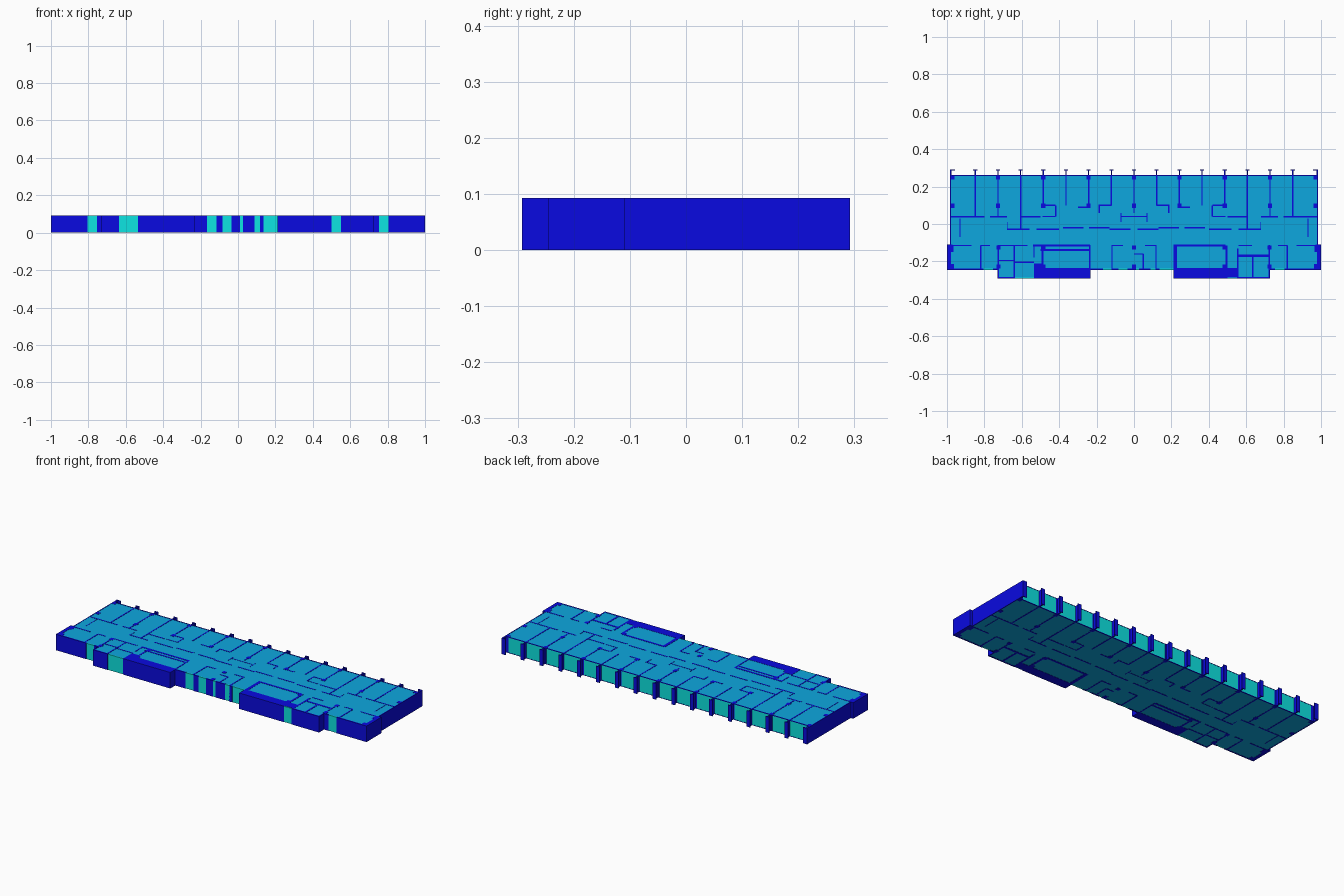
import bpy, bmesh

H = 0.093          # storey height
E = 0.001          # room volumes sit a hair inside the wall height


def material(name, rgb):
    m = bpy.data.materials.new(name)
    m.diffuse_color = (*rgb, 1)
    return m


WALL = material("wall_blue", (0.003, 0.003, 0.75))
ROOM = material("room_cyan", (0.004, 0.39, 0.74))
GLASS = material("glass_cyan", (0.004, 0.78, 0.76))


def blocks(name, rects, mat, z0=0.0, z1=H):
    """One object made of upright boxes given as (x0, x1, y0, y1)."""
    bm = bmesh.new()
    for x0, x1, y0, y1 in rects:
        v = bmesh.ops.create_cube(bm, size=1)["verts"]
        bmesh.ops.scale(bm, vec=(x1 - x0, y1 - y0, z1 - z0), verts=v)
        bmesh.ops.translate(bm, vec=((x0 + x1) / 2, (y0 + y1) / 2, (z0 + z1) / 2), verts=v)
    me = bpy.data.meshes.new(name)
    bm.to_mesh(me)
    bm.free()
    me.materials.append(mat)
    ob = bpy.data.objects.new(name, me)
    bpy.context.collection.objects.link(ob)
    return ob


def mirrored(rects):
    return rects + [(-x1, -x0, y0, y1) for x0, x1, y0, y1 in rects]


def hwall(x0, x1, y, t=0.007):
    return (x0, x1, y - t / 2, y + t / 2)


def vwall(x, y0, y1, t=0.007):
    return (x - t / 2, x + t / 2, y0, y1)


def facade(name, x0, x1, y, windows, t=0.008):
    """Front wall at y, split by full-height windows."""
    edges = [x0] + [e for w in windows for e in w] + [x1]
    solid = [(a, b, y, y + t) for a, b in zip(edges[::2], edges[1::2]) if b > a]
    blocks(name + "_wall", solid, WALL)
    blocks(name + "_glass", [(a, b, y + 0.001, y + t) for a, b in windows], GLASS, E, H - E)


# Room volumes
blocks("rooms", [(-0.98, 0.98, -0.238, 0.258), (-0.725, -0.53, -0.285, -0.238),
                 (0.55, 0.72, -0.285, -0.238)], ROOM, E, H - E)

# Front facades
FRONT, STEP = -0.292, -0.246
facade("left_wing", -1.0, -0.73, STEP, [(-0.805, -0.755)])
facade("left_bay", -0.73, -0.232, FRONT, [(-0.635, -0.535)])
facade("centre", -0.232, 0.212, STEP, [(-0.165, -0.115), (-0.082, -0.035), (0.01, 0.028),
                                       (0.088, 0.118), (0.135, 0.212)])
facade("right_bay", 0.212, 0.727, FRONT, [(0.50, 0.55)])
facade("right_wing", 0.727, 1.0, STEP, [(0.755, 0.805)])

# Solid shafts in the front bays and bay side walls
blocks("bay_shafts", [(-0.535, -0.232, FRONT + 0.006, -0.236), (0.212, 0.55, FRONT + 0.006, -0.236),
                      (-0.535, -0.49, -0.24, -0.21)], WALL)
blocks("bay_sides", [vwall(-0.726, FRONT, -0.112), vwall(0.723, FRONT, -0.112),
                     vwall(-0.236, FRONT, -0.112), vwall(0.216, FRONT, -0.112)], WALL)

# End walls with the thicker front corners
blocks("end_walls", mirrored([(-0.984, -0.979, -0.115, 0.292), (-1.0, -0.979, STEP, -0.115),
                              (-0.982, -0.965, -0.15, -0.115), (-0.982, -0.963, STEP, -0.215)]), WALL)

# Back glazing with projecting fins, each capped by a short flange
PITCH = 0.12125
xs = [-0.97 + PITCH * i for i in range(17)]
blocks("back_glazing", [(-0.98, 0.98, 0.257, 0.261)], GLASS, E, H - E)
blocks("back_head", [(-0.98, 0.98, 0.256, 0.262)], WALL, H - 0.003, H)
blocks("back_sill", [(-0.98, 0.98, 0.256, 0.262)], WALL, 0, 0.003)
fins = []
for i, x in enumerate(xs):
    x = x - 0.008 if i == 0 else x + 0.008 if i == 16 else x
    a, b = (0, 0.02) if i == 0 else (-0.02, 0) if i == 16 else (-0.011, 0.011)
    fins += [vwall(x, 0.26, 0.292, 0.006), (x + a, x + b, 0.287, 0.292)]
blocks("back_fins", fins, WALL)

# Partitions between the back rooms
ends = [0.04, 0.04, -0.03, 0.1, 0.1, 0.1, 0.1, 0.06]
ends = ends + ends[-2::-1]
blocks("back_partitions", [vwall(x, y, 0.258) for x, y in zip(xs[1:-1], ends)], WALL)

# Structural columns on the double-pitch grid
cols = [(x - s, x + s, y - 0.012, y + 0.012) for x in xs[::2] for y in (0.25, 0.098)
        for s in (0.011,)]
cols += [(x - 0.011, x + 0.011, y - 0.011, y + 0.011)
         for x in (-0.725, -0.485, 0.0, 0.485, 0.725) for y in (-0.125, -0.228)]
blocks("columns", cols, WALL)

# Corridor and small-room walls, the same at both ends
blocks("corridor_walls", mirrored([
    hwall(-0.98, -0.80, 0.038), hwall(-0.77, -0.68, 0.038), hwall(-0.61, -0.50, 0.038),
    hwall(-0.68, -0.56, -0.028), hwall(-0.52, -0.40, -0.028), hwall(-0.38, -0.27, -0.020),
    hwall(-0.24, -0.13, -0.020), hwall(-0.13, -0.02, -0.028),
    vwall(-0.675, -0.028, 0.01, 0.004), vwall(-0.93, -0.07, 0.03, 0.004),
    hwall(-0.49, -0.42, 0.10), vwall(-0.418, 0.04, 0.10), hwall(-0.49, -0.42, 0.04, 0.004),
    hwall(-0.19, -0.12, 0.10), vwall(-0.185, 0.06, 0.10), hwall(-0.30, -0.24, 0.09),
    vwall(-0.07, 0.01, 0.06, 0.004), hwall(-0.07, 0.0, 0.04, 0.004)]), WALL)

# Walls of the front rooms, shared by both ends
blocks("front_partitions", mirrored([
    hwall(-1.0, -0.97, -0.115, 0.01), hwall(-0.97, -0.87, -0.115), hwall(-0.82, -0.77, -0.115),
    vwall(-0.82, -0.245, -0.115), hwall(-0.12, -0.06, -0.115), vwall(-0.118, -0.245, -0.115)]), WALL)

# Service cores, different on each side
blocks("left_core", [
    hwall(-0.726, -0.57, -0.115), hwall(-0.54, -0.236, -0.115, 0.012), hwall(-0.50, -0.236, -0.14, 0.01),
    vwall(-0.64, -0.29, -0.115), hwall(-0.726, -0.64, -0.195), hwall(-0.64, -0.535, -0.205),
    vwall(-0.535, -0.18, -0.115), vwall(-0.49, -0.24, -0.14, 0.01)], WALL)
blocks("right_core", [
    hwall(0.212, 0.49, -0.115, 0.012), vwall(0.495, -0.24, -0.115, 0.012), hwall(0.56, 0.63, -0.115),
    hwall(0.55, 0.72, -0.17, 0.012), vwall(0.635, -0.29, -0.17, 0.01), vwall(0.555, -0.29, -0.13, 0.01),
    hwall(0.0, 0.05, -0.16), vwall(0.05, -0.24, -0.16), vwall(0.225, -0.24, -0.115, 0.012)], WALL)
